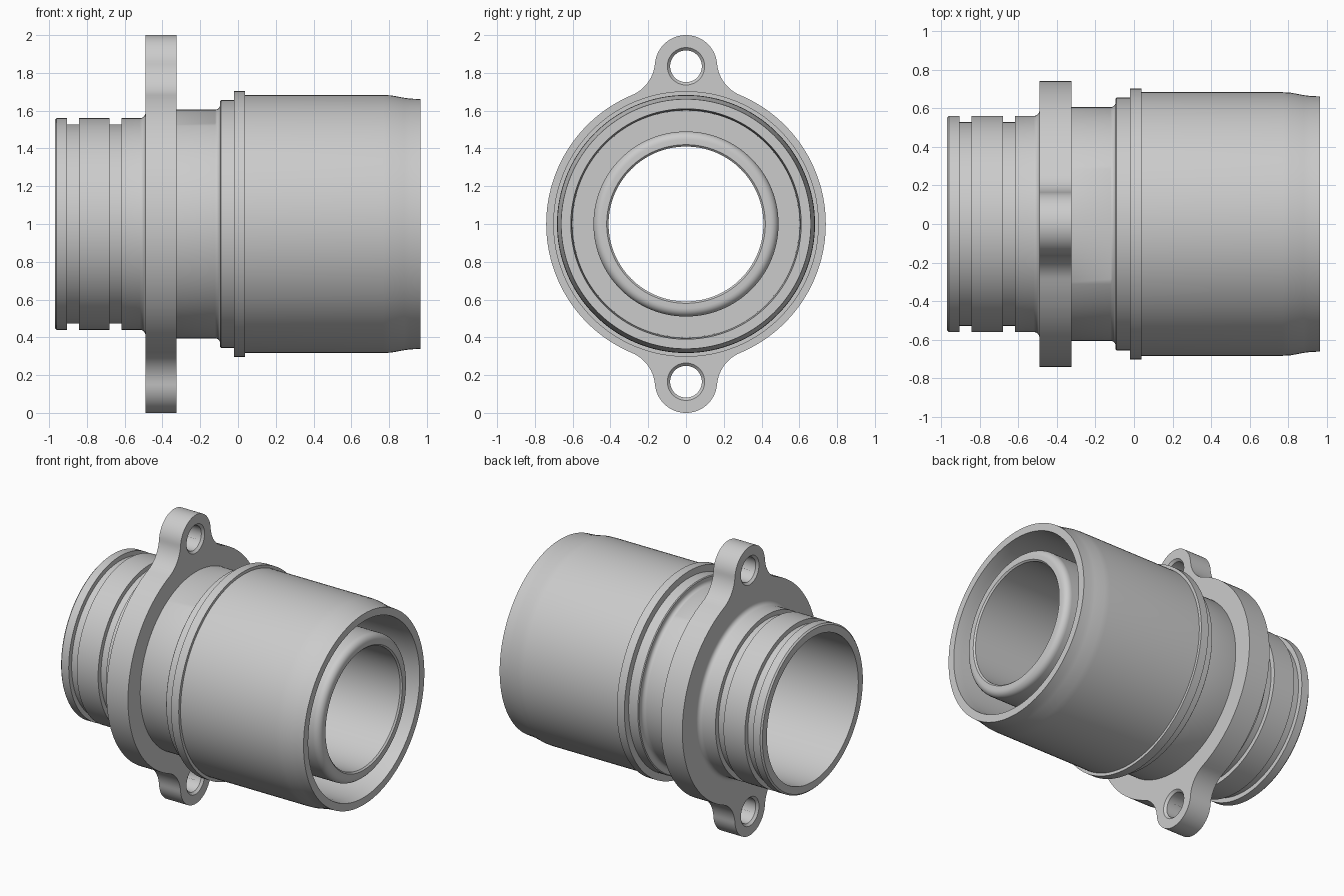
import bpy, bmesh
from math import sin, cos, pi, atan2, sqrt

if "Cube" in bpy.data.objects:
    bpy.data.objects.remove(bpy.data.objects["Cube"])


def finish(bm, name):
    bmesh.ops.recalc_face_normals(bm, faces=bm.faces)
    me = bpy.data.meshes.new(name)
    bm.to_mesh(me)
    bm.free()
    ob = bpy.data.objects.new(name, me)
    bpy.context.collection.objects.link(ob)
    return ob


def smooth(ob):
    bpy.ops.object.select_all(action='DESELECT')
    ob.select_set(True)
    bpy.context.view_layer.objects.active = ob
    bpy.ops.object.shade_smooth_by_angle(angle=0.5)


def lathe(name, profile, zc, n):
    """Revolve a closed (x, radius) profile about a line parallel to x."""
    bm = bmesh.new()
    rings = [[bm.verts.new((x, r * sin(2 * pi * i / n), zc + r * cos(2 * pi * i / n)))
              for i in range(n)] for x, r in profile]
    for k, a in enumerate(rings):
        b = rings[(k + 1) % len(rings)]
        for i in range(n):
            j = (i + 1) % n
            bm.faces.new((a[i], a[j], b[j], b[i]))
    return finish(bm, name)


def arc(cx, cy, r, a0, a1, n):
    return [(cx + r * cos(a0 + (a1 - a0) * i / n),
             cy + r * sin(a0 + (a1 - a0) * i / n)) for i in range(n + 1)]


# Sleeve: back spigot with ring grooves, neck, collar, outer shell, inner tube
profile = [
    (-.97, .55), (-.96, .56), (-.905, .56), (-.905, .528), (-.843, .528),
    (-.843, .56), (-.68, .56), (-.68, .528), (-.618, .528), (-.618, .56)]
profile += arc(-.52, .59, .03, -pi / 2, 0, 6)
profile += [(-.45, .606), (-.12, .606)]
profile += arc(-.12, .631, .025, -pi / 2, 0, 6)
profile += [(-.095, .65), (-.09, .656), (-.02, .656), (-.02, .703), (.038, .703),
            (.038, .683), (.77, .683), (.81, .681), (.88, .668), (.91, .664), (.965, .661),
            (.965, .61), (.90, .603), (.10, .60), (.10, .49), (.92, .49)]
profile += arc(.922, .447, .043, pi / 2, 0, 6)
profile += [(.965, .42), (.955, .41), (0, .41), (-.15, .50), (-.97, .50)]
smooth(lathe("sleeve", profile, 1, 128))

# Flange outline: disc, two lugs and tangent fillets, one quarter mirrored
R, L, C, F = .74, .165, .835, .2
b = ((R + F) ** 2 - (L + F) ** 2 + C * C) / (2 * C)
a = sqrt((R + F) ** 2 - b * b)
t_disc, t_lug = atan2(b, a), atan2(b - C, a)
quarter = arc(0, 0, R, 0, t_disc, 28)
quarter += arc(a, b, F, t_disc + pi, t_lug + pi + (2 * pi if t_lug + pi < 0 else 0), 14)[1:]
quarter += arc(0, C, L, t_lug, pi / 2, 16)[1:]
half = quarter + [(-y, z) for y, z in reversed(quarter[:-1])]
outline = half + [(-y, -z) for y, z in half[1:-1]]

bm = bmesh.new()
x0, x1 = -.49, -.325
back = [bm.verts.new((x0, y, z + 1)) for y, z in outline]
front = [bm.verts.new((x1, y, z + 1)) for y, z in outline]
bm.faces.new(back)
bm.faces.new(front)
for i in range(len(back)):
    j = (i + 1) % len(back)
    bm.faces.new((back[i], back[j], front[j], front[i]))
flange = finish(bm, "flange")

# Chamfered bolt holes and the centre opening
hole = [(x0 - .05, .0005), (x0 - .05, .099), (x0, .099), (x0 + .015, .084),
        (x1 - .015, .084), (x1, .099), (x1 + .05, .099), (x1 + .05, .0005)]
opening = [(-.6, .0005), (-.6, .57), (-.2, .57), (-.2, .0005)]
cutters = [lathe("hole_cutter", hole, 1 + s * C, 48) for s in (1, -1)]
cutters.append(lathe("opening_cutter", opening, 1, 128))
bpy.context.view_layer.objects.active = flange
for c in cutters:
    c.hide_render = True
    m = flange.modifiers.new("cut", 'BOOLEAN')
    m.operation = 'DIFFERENCE'
    m.solver = 'EXACT'
    m.object = c
    bpy.ops.object.modifier_apply(modifier=m.name)
    bpy.data.objects.remove(c)
smooth(flange)
